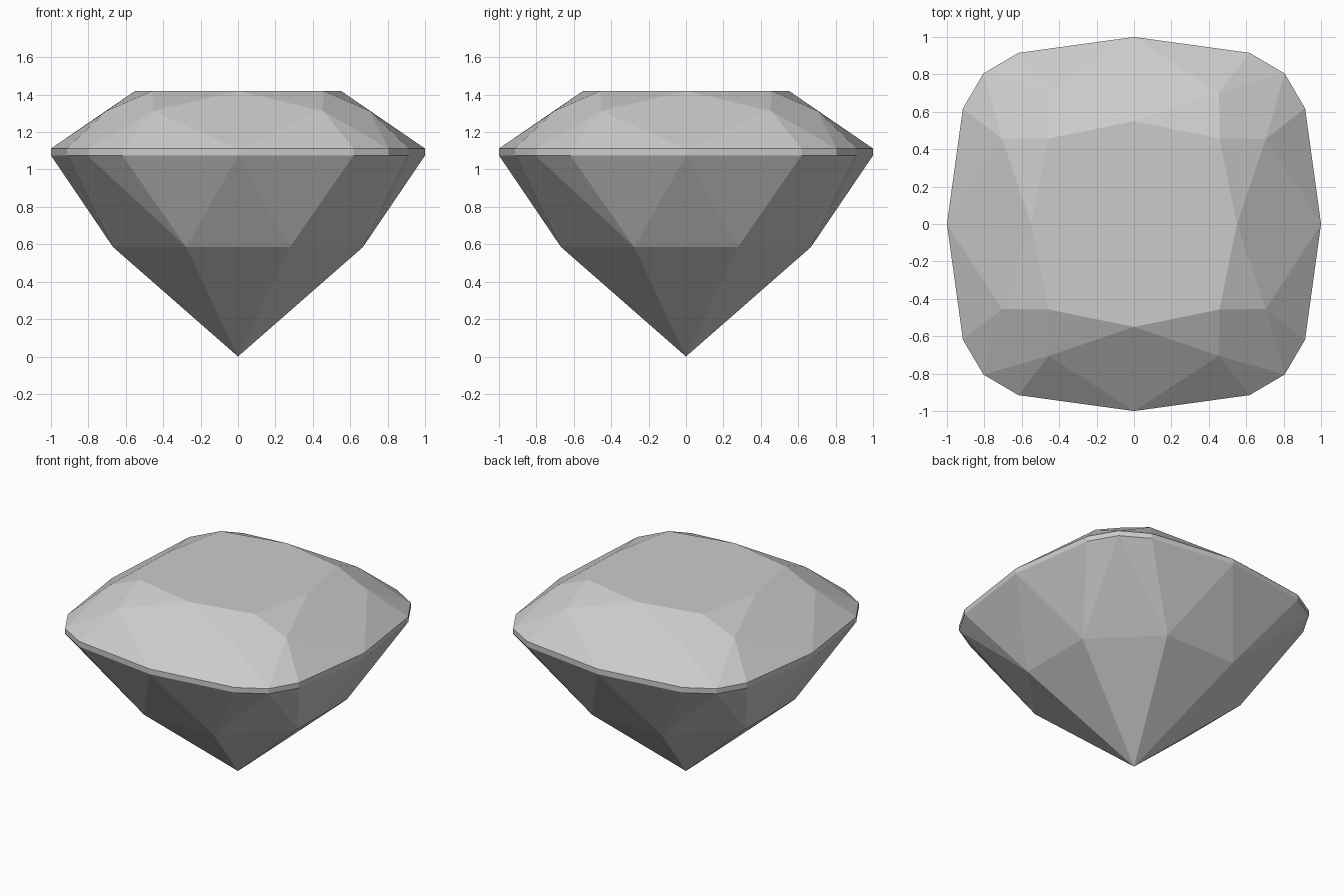
import bpy
import bmesh
from mathutils import Matrix, Vector

old = bpy.data.objects.get("Cube")
if old:
    bpy.data.objects.remove(old, do_unlink=True)

# Single pale grey stone colour
stone = bpy.data.materials.new("pale_grey_stone")
stone.use_nodes = True
grey = (0.6, 0.6, 0.6, 1)
stone.diffuse_color = grey
stone.node_tree.nodes["Principled BSDF"].inputs["Base Color"].default_value = grey

bm = bmesh.new()


def ring(quarter, z):
    """Repeat one quarter of an outline around the z axis."""
    verts = []
    for turn in range(4):
        spin = Matrix.Rotation(turn * 1.5707963, 3, "Z")
        verts += [bm.verts.new(spin @ Vector((x, y, z))) for x, y in quarter]
    return verts


# Outlines, each starting at the +x side and running anticlockwise
outline = [(1, 0), (0.915, 0.618), (0.805, 0.805), (0.618, 0.915)]
table = ring([(0.55, 0), (0.457, 0.457)], 1.42)
crown = ring([(0.705, 0.455), (0.455, 0.705)], 1.312)
girdle_top = ring(outline, 1.112)
girdle_low = ring(outline, 1.075)
pavilion = ring([(0.668, 0.277), (0.277, 0.668)], 0.585)
culet = bm.verts.new((0, 0, 0))

bm.faces.new(table)
for k in range(8):
    n = (k + 1) % 8
    a, b, c = 2 * k, 2 * k + 1, (2 * k + 2) % 16
    # Crown: star, kite and the two upper girdle facets
    bm.faces.new((table[k], crown[k], table[n]))
    bm.faces.new((table[k], crown[k - 1], girdle_top[a], crown[k]))
    bm.faces.new((crown[k], girdle_top[a], girdle_top[b]))
    bm.faces.new((crown[k], girdle_top[b], girdle_top[c]))
    # Girdle band
    for i, j in ((a, b), (b, c)):
        bm.faces.new((girdle_top[i], girdle_low[i], girdle_low[j], girdle_top[j]))
    # Pavilion: main, lower girdle and point facets
    bm.faces.new((girdle_low[a], pavilion[k - 1], pavilion[k]))
    bm.faces.new((girdle_low[a], pavilion[k], girdle_low[b]))
    bm.faces.new((girdle_low[b], pavilion[k], girdle_low[c]))
    bm.faces.new((pavilion[k - 1], culet, pavilion[k]))

bmesh.ops.recalc_face_normals(bm, faces=bm.faces)
mesh = bpy.data.meshes.new("cushion_cut_gem")
bm.to_mesh(mesh)
bm.free()
mesh.materials.append(stone)
bpy.context.collection.objects.link(bpy.data.objects.new("cushion_cut_gem", mesh))
